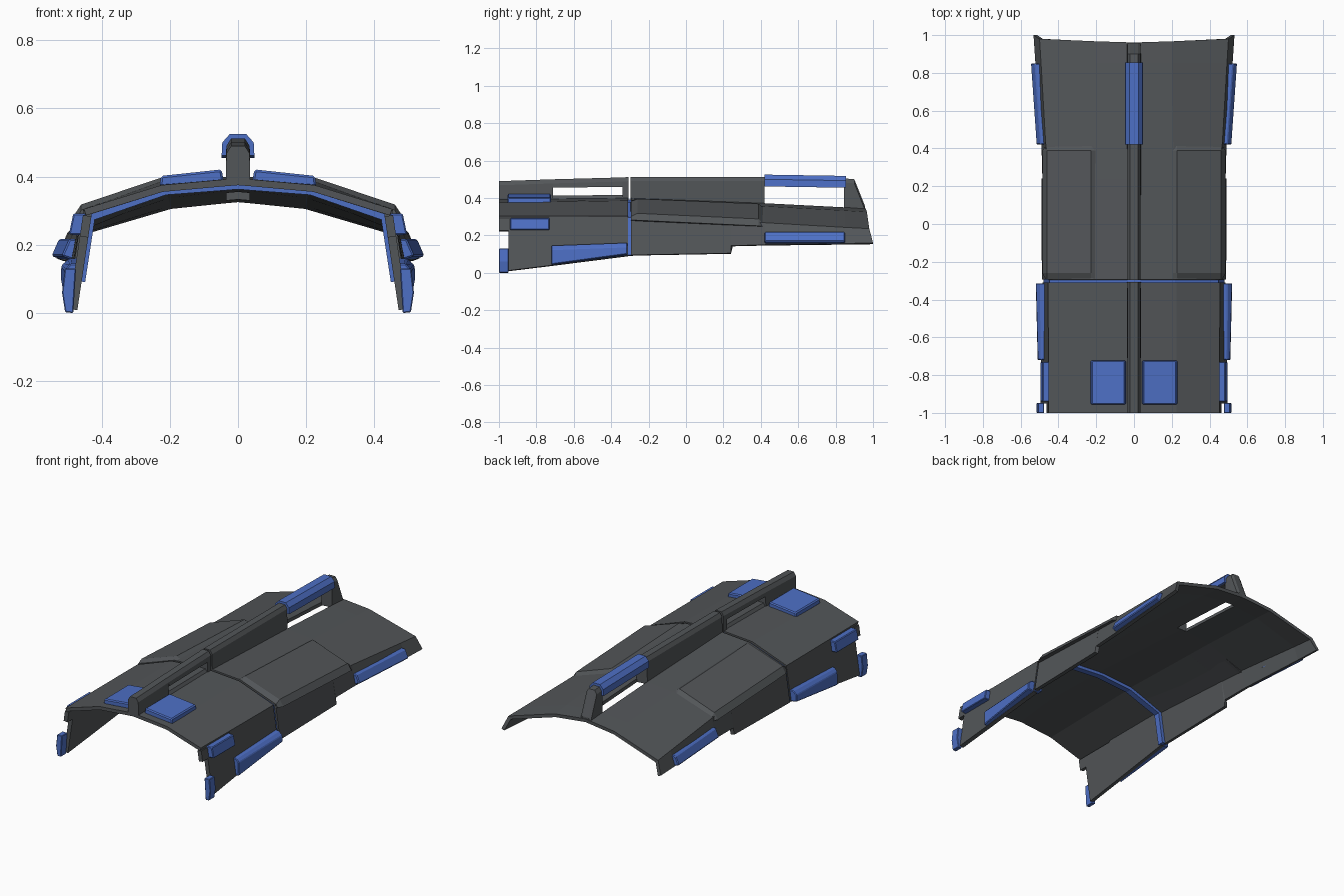
import bpy, bmesh

cube = bpy.data.objects.get("Cube")
if cube:
    bpy.data.objects.remove(cube, do_unlink=True)


def material(name, rgb):
    m = bpy.data.materials.new(name)
    m.use_nodes = True
    m.diffuse_color = (*rgb, 1)
    m.node_tree.nodes["Principled BSDF"].inputs["Base Color"].default_value = (*rgb, 1)
    return m


GREY = material("dark grey", (0.085, 0.092, 0.098))
BLUE = material("blue", (0.075, 0.16, 0.56))


def finish(name, bm, mat, mirror, thick=0, bevel=0):
    mesh = bpy.data.meshes.new(name)
    bm.to_mesh(mesh)
    bm.free()
    mesh.materials.append(mat)
    ob = bpy.data.objects.new(name, mesh)
    bpy.context.collection.objects.link(ob)
    if mirror:
        ob.modifiers.new("mirror", 'MIRROR')
    if thick:
        s = ob.modifiers.new("thickness", 'SOLIDIFY')
        s.thickness, s.offset, s.use_even_offset = thick, -1, True
    if bevel:
        b = ob.modifiers.new("bevel", 'BEVEL')
        b.width, b.segments = bevel, 1
    return ob


def loft(name, rings, mat, closed=True, mirror=True, skip=(), **kw):
    """Skin rings of (x, y, z) points; closed rings get end caps."""
    bm = bmesh.new()
    rows = [[bm.verts.new(p) for p in r] for r in rings]
    n = len(rows[0])
    for i in range(len(rows) - 1):
        for j in range(n if closed else n - 1):
            if (i, j) not in skip:
                k = (j + 1) % n
                bm.faces.new((rows[i][j], rows[i][k], rows[i + 1][k], rows[i + 1][j]))
    if closed:
        bm.faces.new(rows[0])
        bm.faces.new(rows[-1])
        bmesh.ops.recalc_face_normals(bm, faces=bm.faces)
    return finish(name, bm, mat, mirror, **kw)


def at(y, pts):
    return [(x, y, z) for x, z in pts]


def arch(y, top, mid, shoulder, *foot):
    """Half cross-section from the ridge outward."""
    return at(y, [(0, top), (0.035, top - 0.003), mid, shoulder, *foot])


def wall_x(z):
    return 0.452 + (0.305 - z) * 0.15


# Front roof shell
loft("front_roof", [
    arch(-1, 0.395, (0.225, 0.375), (0.452, 0.305)),
    arch(-0.31, 0.402, (0.225, 0.386), (0.455, 0.303)),
], GREY, closed=False, thick=0.02)

# Front side walls with a slot under the roof edge and a notched front
outline = [(-1, 0.225), (-0.95, 0.225), (-0.95, 0.012), (-0.72, 0.04), (-0.31, 0.092),
           (-0.31, 0.303), (-0.73, 0.303), (-0.73, 0.287), (-1, 0.287)]
bm = bmesh.new()
bm.faces.new([bm.verts.new((wall_x(z), y, z)) for y, z in outline])
finish("front_side_wall", bm, GREY, True, thick=0.025)

# Rear shell: stepped lower edge, flared tail, open slot along the ridge
tail = [(0, 0.96, 0.345), (0.035, 0.962, 0.342), (0.2, 0.967, 0.325),
        (0.5, 0.98, 0.236), (0.532, 1.0, 0.16)]
loft("rear_shell", [
    arch(-0.295, 0.402, (0.22, 0.386), (0.457, 0.303), (0.488, 0.095)),
    arch(0.24, 0.382, (0.212, 0.364), (0.463, 0.277), (0.49, 0.105)),
    arch(0.241, 0.382, (0.212, 0.364), (0.463, 0.277), (0.485, 0.145)),
    arch(0.42, 0.375, (0.208, 0.356), (0.467, 0.268), (0.49, 0.15)),
    arch(0.85, 0.353, (0.202, 0.333), (0.492, 0.243), (0.522, 0.157)),
    tail,
], GREY, closed=False, skip={(3, 0)}, thick=0.02)

# Blue seam band inside the joint
band = [(0, 0.393), (0.035, 0.39), (0.217, 0.376), (0.447, 0.296), (0.478, 0.095)]
loft("seam_band", [at(-0.32, band), at(-0.283, band)], BLUE, closed=False, thick=0.03)


# Raised roof panels with sloping edges
def panel_ring(y, mid_z, edge_z, lift):
    return at(y, [(0.205, mid_z), (0.228, mid_z - 0.006 + lift), (0.46, edge_z + lift),
                  (0.468 + lift, edge_z - 0.02), (0.455, edge_z - 0.025), (0.205, mid_z - 0.012)])


loft("raised_panel", [
    panel_ring(-0.293, 0.386, 0.302, 0), panel_ring(-0.26, 0.385, 0.301, 0.017),
    panel_ring(0.388, 0.358, 0.271, 0.017), panel_ring(0.412, 0.356, 0.268, 0),
], GREY)


# Central ridge rail, made of posts and bars around its windows
def rail(name, stations):
    loft(name, [at(y, [(-0.036, lo), (0.036, lo), (0.034, hi - 0.022), (0.02, hi),
                       (-0.02, hi), (-0.034, hi - 0.022)]) for y, lo, hi in stations],
         GREY, mirror=False)


rail("rail_front_post", [(-1, 0.375, 0.49), (-0.71, 0.375, 0.5)])
rail("rail_front_bar", [(-0.71, 0.455, 0.5), (-0.34, 0.46, 0.51)])
rail("rail_front_sill", [(-0.71, 0.375, 0.413), (-0.34, 0.38, 0.416)])
rail("rail_joint_post", [(-0.34, 0.38, 0.51), (-0.308, 0.38, 0.512)])
rail("rail_middle", [(-0.296, 0.38, 0.512), (0.42, 0.355, 0.512)])
rail("rail_rear_bar", [(0.42, 0.462, 0.508), (0.85, 0.455, 0.502)])
rail("rail_rear_post", [(0.845, 0.335, 0.505), (0.9, 0.333, 0.5), (0.958, 0.328, 0.355)])


# Blue cap over the rear of the rail
def cap(y, d):
    return at(y, [(-0.048, 0.462 + d), (0.048, 0.462 + d), (0.046, 0.5 + d),
                  (0.024, 0.525 + d), (-0.024, 0.525 + d), (-0.046, 0.5 + d)])


loft("rail_cap", [cap(0.42, 0), cap(0.855, -0.007)], BLUE, mirror=False)

# Blue roof pads
pad = [(0.042, 0.385), (0.23, 0.37), (0.226, 0.402), (0.048, 0.421)]
loft("roof_pad", [at(-0.955, pad), at(-0.722, pad)], BLUE, bevel=0.006)

# Blue side fittings
loft("front_side_strip", [
    at(-0.72, [(0.465, 0.145), (0.492, 0.145), (0.508, 0.125), (0.51, 0.045), (0.48, 0.04)]),
    at(-0.314, [(0.465, 0.16), (0.495, 0.16), (0.518, 0.14), (0.52, 0.1), (0.48, 0.093)]),
], BLUE, bevel=0.004)

tab = [(0.445, 0.292), (0.483, 0.292), (0.496, 0.23), (0.455, 0.228)]
loft("front_side_tab", [at(-0.94, tab), at(-0.73, tab)], BLUE, bevel=0.004)

clip = [(0.475, 0.13), (0.508, 0.13), (0.516, 0.06), (0.507, 0.002), (0.483, 0)]
loft("front_clip", [at(-1, clip), at(-0.948, clip)], BLUE, bevel=0.003)

strip = [(0.487, 0.217), (0.525, 0.217), (0.547, 0.167), (0.51, 0.154)]
loft("rear_side_strip", [at(0.42, [(x - 0.03, z) for x, z in strip]), at(0.85, strip)],
     BLUE, bevel=0.005)
